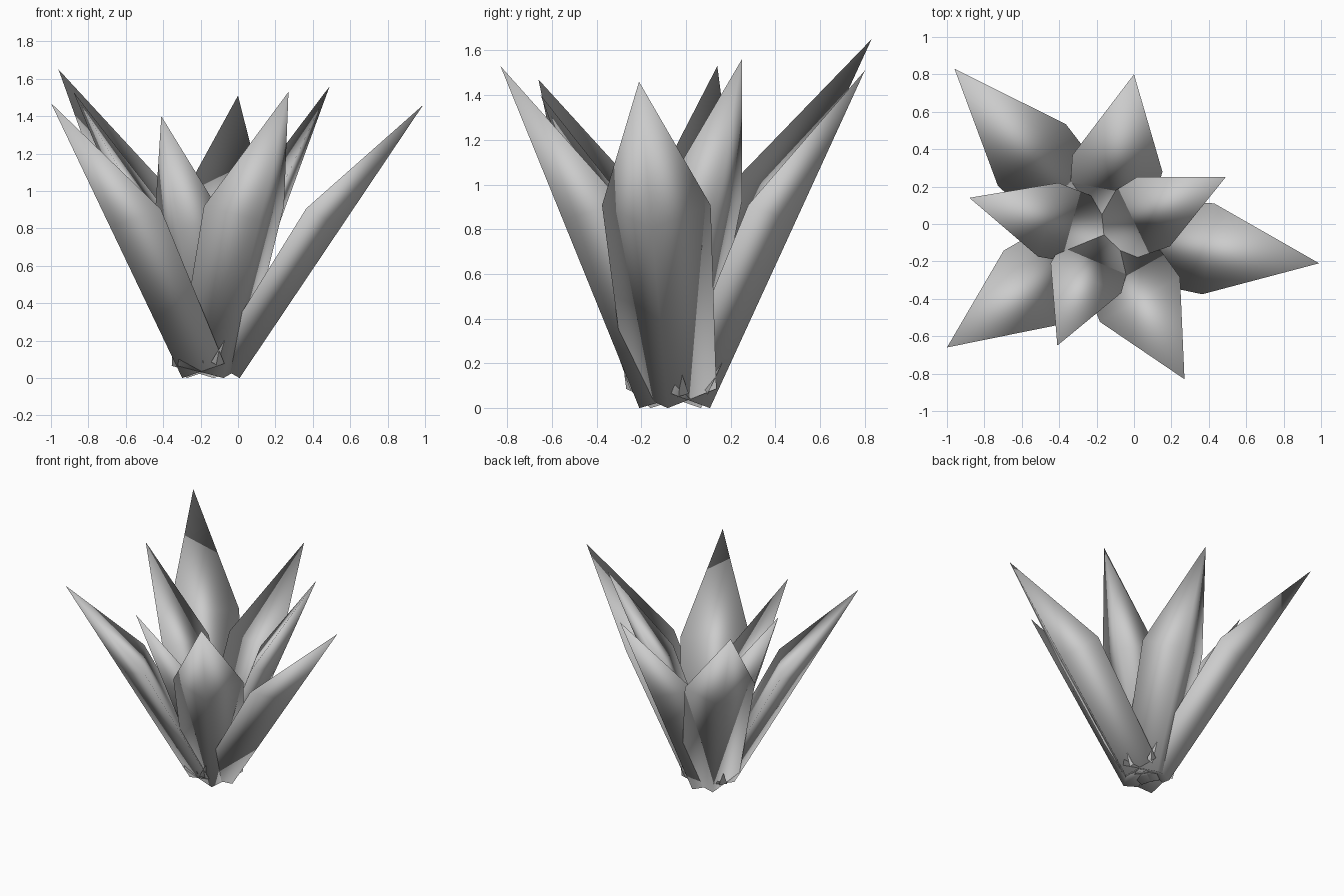
import bpy
from mathutils import Vector

if "Cube" in bpy.data.objects:
    bpy.data.objects.remove(bpy.data.objects["Cube"])

CENTRE = Vector((-0.16, -0.06, 0))


def leaf(name, tip, root_radius, root_z, half_width, depth):
    """Three-sided tapering leaf: straight keel outside, flat face inside."""
    tip = Vector(tip)
    out = Vector((tip.x, tip.y, 0)) - CENTRE
    out.normalize()
    root = CENTRE + out * root_radius + Vector((0, 0, root_z))
    axis = tip - root
    side = Vector((-out.y, out.x, 0))
    inward = side.cross(axis).normalized()
    if inward.dot(out) > 0:
        inward.negate()
    verts = []
    for t, s in ((0, 0.83), (0.55, 1.0)):
        keel = root + axis * t
        verts += [keel,
                  keel + inward * depth * s + side * half_width * s,
                  keel + inward * depth * s - side * half_width * s]
    verts.append(tip)
    faces = [(0, 2, 1)]
    for i in range(3):
        j = (i + 1) % 3
        faces += [(i, j, j + 3, i + 3), (i + 3, j + 3, 6)]
    mesh = bpy.data.meshes.new(name)
    mesh.from_pydata(verts, [], faces)
    mesh.shade_smooth()
    obj = bpy.data.objects.new(name, mesh)
    bpy.context.collection.objects.link(obj)


# Outer ring of wide spreading leaves
outer = [(0.99, -0.21, 1.46), (0.0, 0.80, 1.51), (-0.96, 0.83, 1.65),
         (-1.0, -0.66, 1.47), (0.27, -0.83, 1.53)]
for n, tip in enumerate(outer):
    leaf(f"outer_leaf_{n + 1}", tip, 0.17, 0.0, 0.245, 0.185)

# Inner ring of narrower, steeper leaves
inner = [(0.49, 0.25, 1.56), (-0.88, 0.14, 1.53), (-0.41, -0.65, 1.40)]
for n, tip in enumerate(inner):
    leaf(f"inner_leaf_{n + 1}", tip, 0.10, 0.03, 0.205, 0.16)
